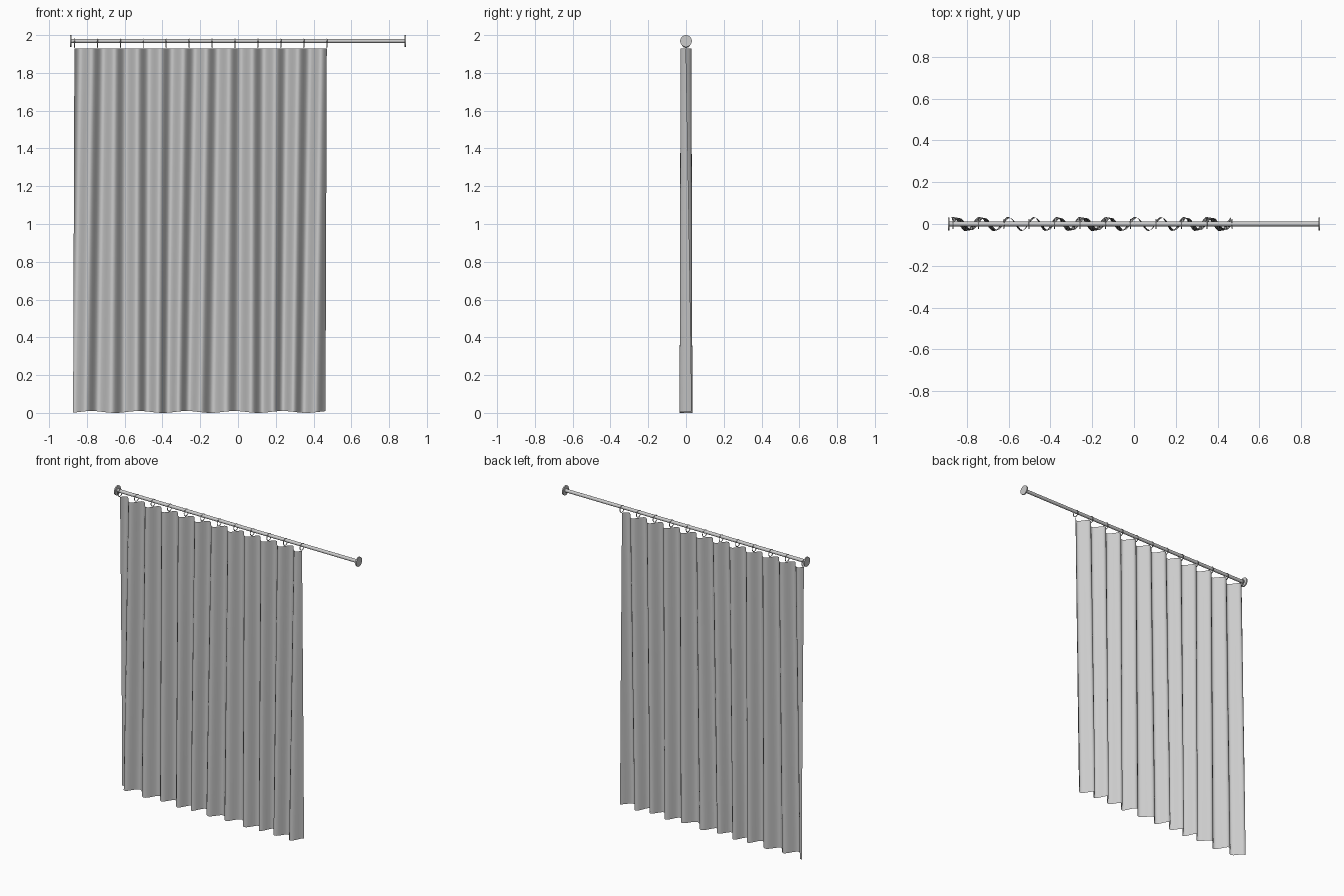
import bpy, bmesh, math

if "Cube" in bpy.data.objects:
    bpy.data.objects.remove(bpy.data.objects["Cube"])

ROD_Z = 1.969
X0, X1 = -0.866, 0.470
FOLDS = 11
TOP = 1.93


def cylinder(name, x, length, radius, sides=32):
    bpy.ops.mesh.primitive_cylinder_add(vertices=sides, radius=radius, depth=length,
                                        location=(x, 0, ROD_Z), rotation=(0, math.pi / 2, 0))
    bpy.context.object.name = name
    bpy.ops.object.shade_smooth_by_angle()


# Rod with a round flange at each end
cylinder("rod", 0, 1.77, 0.011)
for side, s in (("left", -1), ("right", 1)):
    cylinder(side + "_flange", s * 0.886, 0.008, 0.031)

# Hanging rings, one per fold
for i in range(FOLDS + 1):
    bpy.ops.mesh.primitive_torus_add(major_segments=24, minor_segments=8,
                                     major_radius=0.022, minor_radius=0.0025,
                                     location=(X0 + (X1 - X0) * i / FOLDS, 0, 1.957),
                                     rotation=(0, math.pi / 2, 0))
    bpy.context.object.name = "ring_%02d" % (i + 1)
    bpy.ops.object.shade_smooth_by_angle()

# Pleated cloth: sine folds that drift sideways towards a wavy hem
COLS, ROWS = FOLDS * 12, 24
bm = bmesh.new()
grid = []
for r in range(ROWS + 1):
    drop = r / ROWS
    row = []
    for c in range(COLS + 1):
        u = c / COLS
        x = X0 + (X1 - X0) * u
        drift = drop * (0.65 + 0.65 * math.cos(2 * math.pi * (x + 0.83) / 0.61))
        y = (0.029 + 0.005 * drop) * math.sin(2 * math.pi * FOLDS * u + drift)
        hem = 0.005 + 0.005 * math.cos(2 * math.pi * (x + 0.77) / 0.253)
        z = TOP + (hem - TOP) * drop
        row.append(bm.verts.new((x - 0.007 * drop, y, z)))
    grid.append(row)
for r in range(ROWS):
    for c in range(COLS):
        bm.faces.new((grid[r][c], grid[r + 1][c], grid[r + 1][c + 1], grid[r][c + 1]))
mesh = bpy.data.meshes.new("curtain")
bm.to_mesh(mesh)
bm.free()
curtain = bpy.data.objects.new("curtain", mesh)
bpy.context.collection.objects.link(curtain)
for p in mesh.polygons:
    p.use_smooth = True
